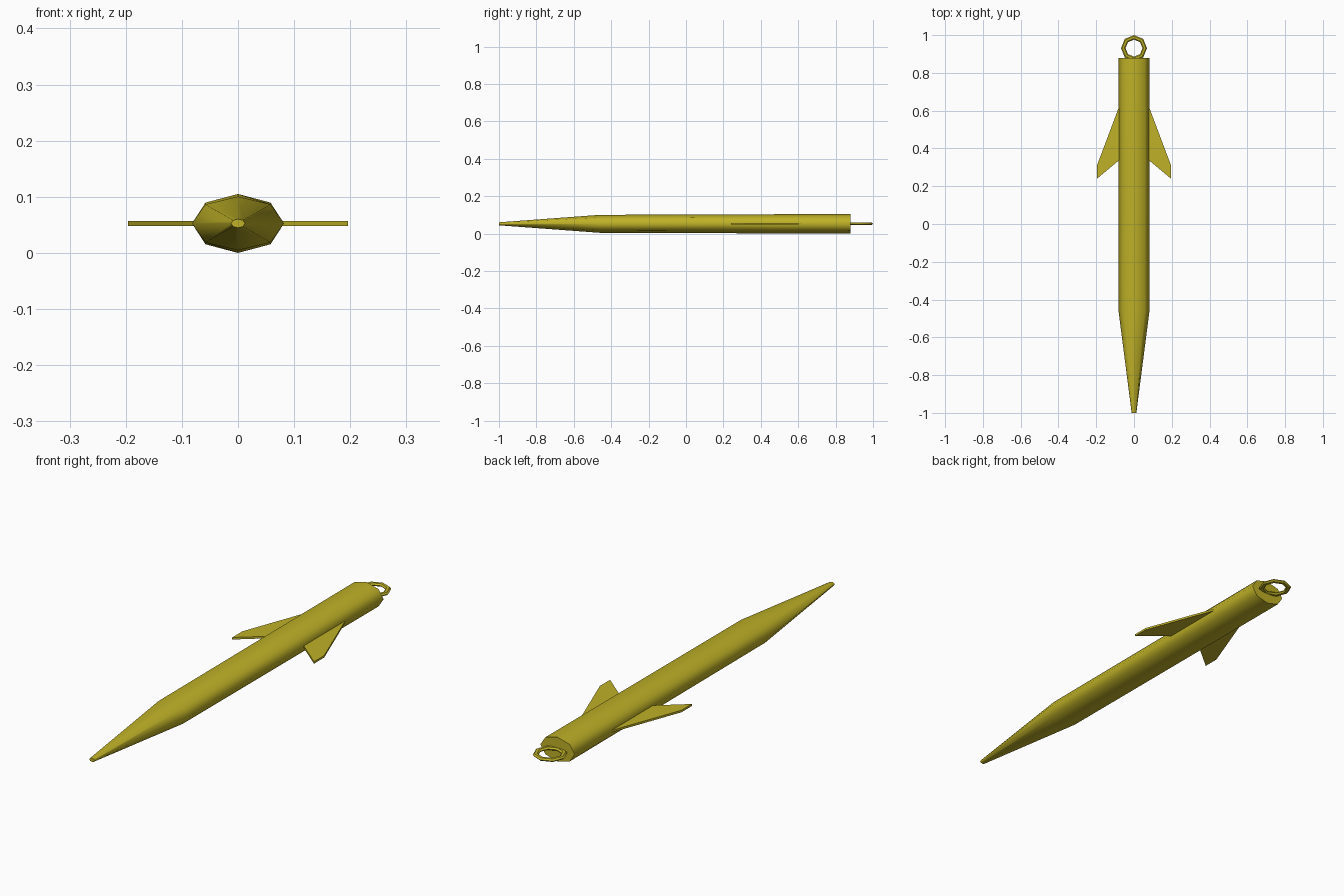
import bpy, bmesh, math

if "Cube" in bpy.data.objects:
    bpy.data.objects.remove(bpy.data.objects["Cube"])

CZ = 0.0525          # height of the long axis
RX, RZ = 0.082, 0.0525

mat = bpy.data.materials.new("olive_yellow")
mat.diffuse_color = (0.52, 0.44, 0.02, 1)
mat.use_nodes = True
mat.node_tree.nodes["Principled BSDF"].inputs["Base Color"].default_value = mat.diffuse_color


def add_object(name, bm, smooth_angle=None):
    bmesh.ops.recalc_face_normals(bm, faces=bm.faces)
    mesh = bpy.data.meshes.new(name)
    bm.to_mesh(mesh)
    bm.free()
    mesh.materials.append(mat)
    ob = bpy.data.objects.new(name, mesh)
    bpy.context.collection.objects.link(ob)
    if smooth_angle:
        bpy.ops.object.select_all(action='DESELECT')
        ob.select_set(True)
        bpy.context.view_layer.objects.active = ob
        bpy.ops.object.shade_smooth_by_angle(angle=math.radians(smooth_angle))
    return ob


# Body: flattened octagonal tube with a long tapered nose
bm = bmesh.new()
rings = []
for y, rx, rz in [(-1, 0.0125, 0.008), (-0.46, RX, 0.048), (0.88, RX, RZ)]:
    rings.append([bm.verts.new((rx * math.cos(i * math.pi / 4), y,
                                CZ + rz * math.sin(i * math.pi / 4)))
                  for i in range(8)])
for a, b in zip(rings, rings[1:]):
    for i in range(8):
        j = (i + 1) % 8
        bm.faces.new((a[i], a[j], b[j], b[i]))
bm.faces.new(rings[0])
bm.faces.new(rings[-1])
add_object("body", bm, 75)

# Fins: thin swept plates, mirrored left and right
profile = [(0.07, 0.645), (0.196, 0.31), (0.196, 0.24), (0.07, 0.345)]
bm = bmesh.new()
face = bm.faces.new([bm.verts.new((x, y, CZ - 0.0045)) for x, y in profile])
ext = bmesh.ops.extrude_face_region(bm, geom=[face])
bmesh.ops.translate(bm, vec=(0, 0, 0.009),
                    verts=[v for v in ext["geom"] if isinstance(v, bmesh.types.BMVert)])
fins = add_object("fins", bm)
fins.modifiers.new("mirror", 'MIRROR').use_axis = (True, False, False)

# Ring: eight-sided loop on the tail
bpy.ops.mesh.primitive_torus_add(major_segments=8, minor_segments=6,
                                 major_radius=0.057, minor_radius=0.012,
                                 location=(0, 0.931, CZ))
ring = bpy.context.object
ring.name = "tail_ring"
ring.scale.z = 0.6
ring.data.materials.append(mat)
bpy.ops.object.shade_smooth_by_angle(angle=math.radians(40))
